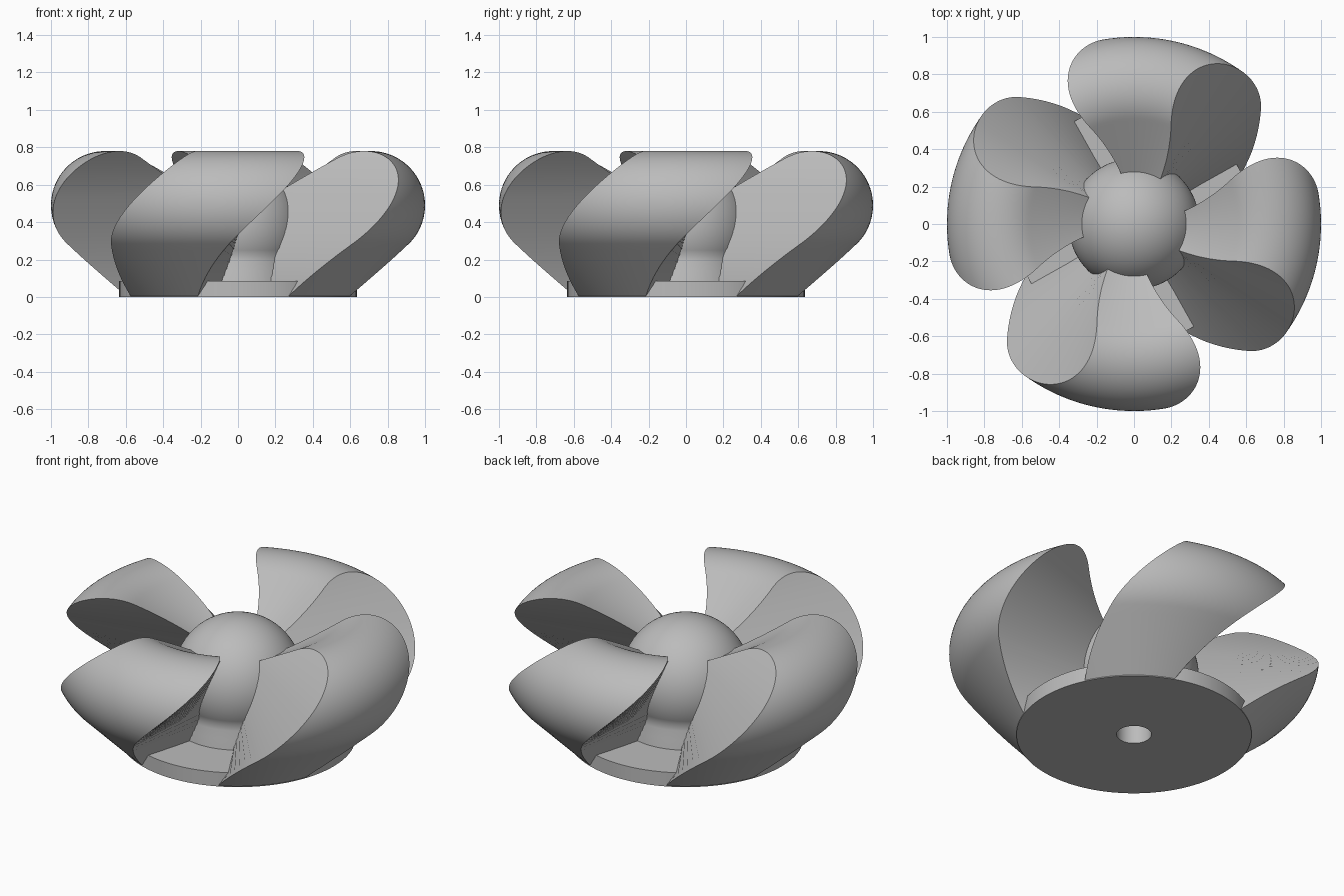
import bpy, bmesh, math
from math import sin, cos, radians, sqrt, pi

cube = bpy.data.objects.get("Cube")
if cube:
    bpy.data.objects.remove(cube, do_unlink=True)

grey = bpy.data.materials.new("plain_grey")
grey.use_nodes = True
colour = (0.5, 0.5, 0.5, 1)
grey.diffuse_color = colour
grey.node_tree.nodes["Principled BSDF"].inputs["Base Color"].default_value = colour


def finish(name, bm, angle):
    bmesh.ops.remove_doubles(bm, verts=bm.verts, dist=1e-4)
    bmesh.ops.dissolve_degenerate(bm, edges=bm.edges, dist=1e-5)
    bmesh.ops.recalc_face_normals(bm, faces=bm.faces)
    mesh = bpy.data.meshes.new(name)
    bm.to_mesh(mesh)
    bm.free()
    mesh.materials.append(grey)
    obj = bpy.data.objects.new(name, mesh)
    bpy.context.collection.objects.link(obj)
    bpy.ops.object.select_all(action='DESELECT')
    obj.select_set(True)
    bpy.context.view_layer.objects.active = obj
    bpy.ops.object.shade_smooth_by_angle(angle=radians(angle))
    return obj


# Hub: base disc with a shaft hole, flared neck and round dome, lathed
BALL_R, BALL_Z = 0.35, 0.365
profile = [(0, 0.3), (0.094, 0.3), (0.094, 0), (0.635, 0), (0.635, 0.085),
           (0.345, 0.085), (0.335, 0.14), (0.324, 0.19)]
for i in range(25):
    a = radians(-24 + 114 * i / 24)
    profile.append((BALL_R * cos(a), BALL_Z + BALL_R * sin(a)))
bm = bmesh.new()
ring = [bm.verts.new((r, 0, z)) for r, z in profile]
edges = [bm.edges.new(pair) for pair in zip(ring, ring[1:])]
bmesh.ops.spin(bm, geom=ring + edges, cent=(0, 0, 0), axis=(0, 0, 1),
               angle=2 * pi, steps=96)
finish("hub", bm, 35)

# Blade section: slanted outside, rounded rim, sloping inside
RIM_R, RIM_Z, RIM = 0.71, 0.49, 0.29
START, TWIST, WIDTH = 25, 60, 45


def section():
    """Rows of (inner radius, outer radius, height), bottom to top."""
    corner = RIM * sqrt(0.5)
    outer = [(0.63 + (RIM_R + corner - 0.63) * t / 8, (RIM_Z - corner) * t / 8)
             for t in range(8)]
    for i in range(41):
        a = radians(-45 + 135 * i / 40)
        outer.append((RIM_R + RIM * cos(a), RIM_Z + RIM * sin(a)))
    tangent_r = RIM_R - RIM * sin(radians(30))
    tangent_z = RIM_Z + RIM * cos(radians(30))
    rows = []
    for r, z in outer:
        if z < tangent_z:
            inner = max(0.2, tangent_r - (tangent_z - z) / math.tan(radians(30)))
        else:
            inner = RIM_R - sqrt(max(0, RIM ** 2 - (z - RIM_Z) ** 2))
        rows.append((inner, r, z))
    return rows


def blade(name, turn):
    bm = bmesh.new()
    steps = 24
    inner, outer = [], []
    for ri, ro, z in section():
        angles = [radians(turn + START + TWIST * z + WIDTH * i / steps)
                  for i in range(steps + 1)]
        inner.append([bm.verts.new((ri * cos(a), ri * sin(a), z)) for a in angles])
        outer.append([bm.verts.new((ro * cos(a), ro * sin(a), z)) for a in angles])

    def skin(row_a, row_b):
        for i in range(len(row_a) - 1):
            bm.faces.new((row_a[i], row_a[i + 1], row_b[i + 1], row_b[i]))

    for k in range(len(inner) - 1):
        skin(inner[k], inner[k + 1])
        skin(outer[k], outer[k + 1])
        for end in (0, -1):
            bm.faces.new((inner[k][end], outer[k][end],
                          outer[k + 1][end], inner[k + 1][end]))
    skin(inner[0], outer[0])
    finish(name, bm, 35)


for n, side in enumerate(("back", "right", "front", "left")):
    blade(side + "_blade", 90 * n)
